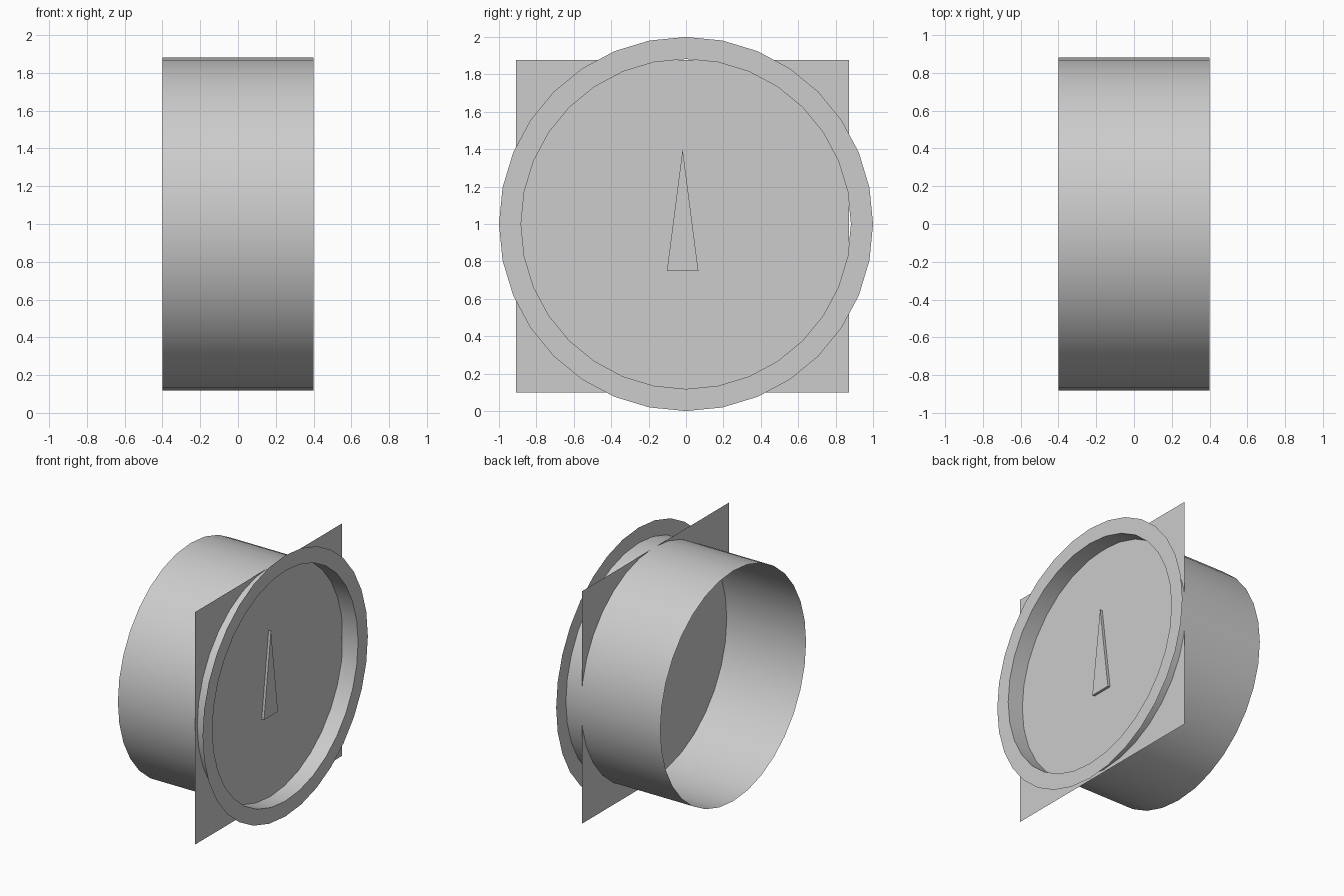
import bpy, bmesh, math

if "Cube" in bpy.data.objects:
    bpy.data.objects.remove(bpy.data.objects["Cube"])

SIDES = 32
TUBE_R, FLANGE_R = 0.882, 1.0
BACK_X, FRONT_X, PLATE_X = -0.4, 0.4, 0.272
CENTRE_Z = 1.0

grey = bpy.data.materials.new("light grey")
grey.diffuse_color = (0.604, 0.604, 0.604, 1)
grey.use_nodes = True
grey.node_tree.nodes["Principled BSDF"].inputs["Base Color"].default_value = grey.diffuse_color


def make_object(name, bm):
    mesh = bpy.data.meshes.new(name)
    bm.to_mesh(mesh)
    bm.free()
    mesh.materials.append(grey)
    obj = bpy.data.objects.new(name, mesh)
    bpy.context.collection.objects.link(obj)
    return obj


def ring(bm, x, radius):
    angles = [2 * math.pi * i / SIDES for i in range(SIDES)]
    return [bm.verts.new((x, radius * math.cos(a), CENTRE_Z + radius * math.sin(a)))
            for a in angles]


def band(name, x0, r0, x1, r1):
    """Strip of quads joining two circles around the x axis."""
    bm = bmesh.new()
    a, b = ring(bm, x0, r0), ring(bm, x1, r1)
    for i in range(SIDES):
        j = (i + 1) % SIDES
        bm.faces.new((a[i], a[j], b[j], b[i]))
    return make_object(name, bm)


def flat_shape(bm, x, points):
    return bm.faces.new([bm.verts.new((x, y, z)) for y, z in points])


# Open thin-walled tube, smooth around its side
tube = band("tube", BACK_X, TUBE_R, FRONT_X, TUBE_R)
for p in tube.data.polygons:
    p.use_smooth = True

# Flat rim around the front opening
band("front_flange", FRONT_X, TUBE_R, FRONT_X, FLANGE_R).data.flip_normals()

# Thin square plate crossing the tube
bm = bmesh.new()
flat_shape(bm, PLATE_X, [(-0.908, 0.098), (0.872, 0.098), (0.872, 1.878), (-0.908, 1.878)])
make_object("square_plate", bm)

# Raised triangular pointer on the plate
bm = bmesh.new()
base = flat_shape(bm, PLATE_X, [(-0.102, 0.75), (0.066, 0.75), (-0.018, 1.40)])
out = bmesh.ops.extrude_face_region(bm, geom=[base])["geom"]
bmesh.ops.translate(bm, vec=(0.02, 0, 0),
                    verts=[v for v in out if isinstance(v, bmesh.types.BMVert)])
bmesh.ops.recalc_face_normals(bm, faces=bm.faces)
make_object("pointer", bm)
